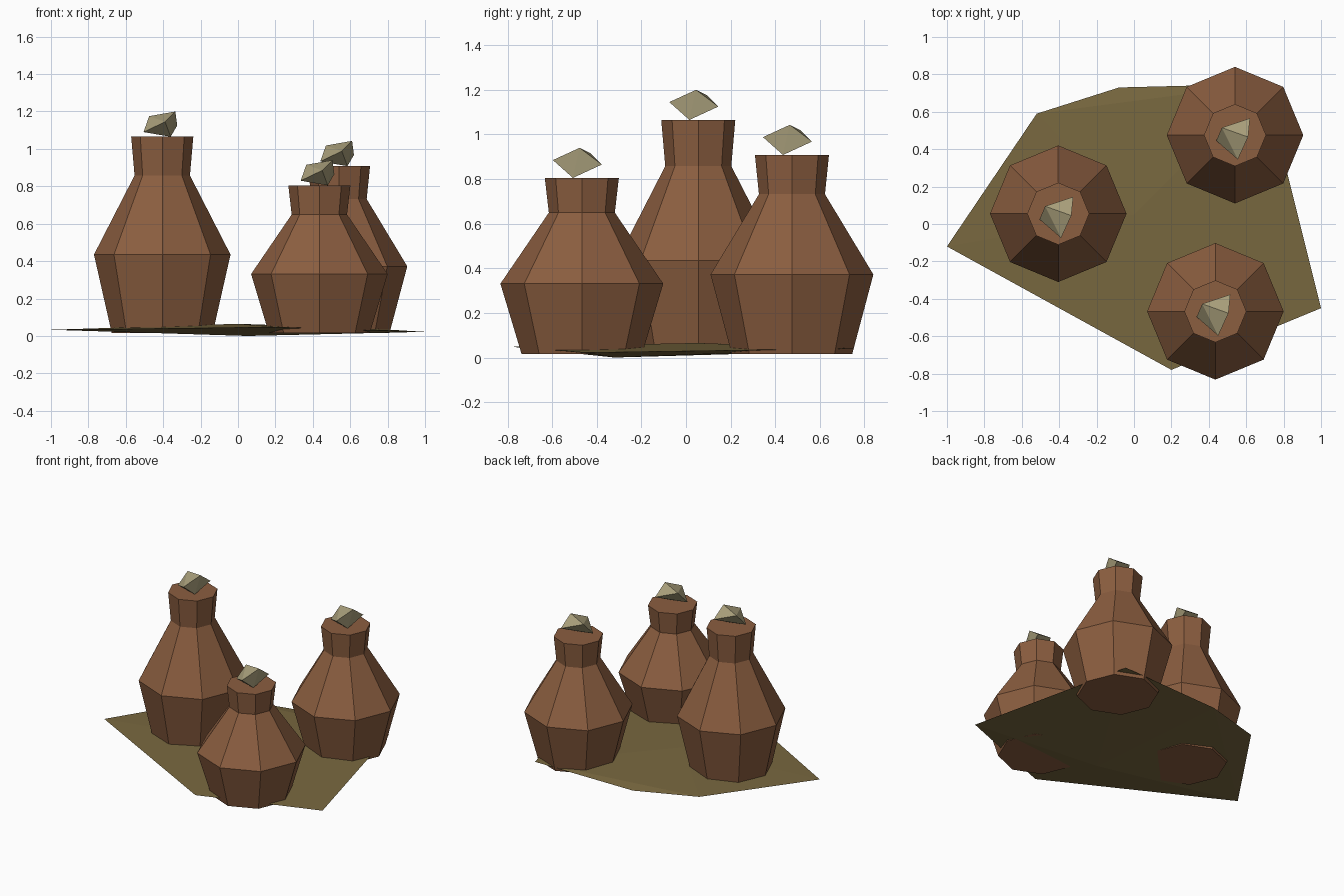
import bpy, bmesh
from math import cos, sin, pi

cube = bpy.data.objects.get("Cube")
if cube:
    bpy.data.objects.remove(cube, do_unlink=True)


def material(name, rgb):
    m = bpy.data.materials.new(name)
    m.use_nodes = True
    m.diffuse_color = (*rgb, 1)
    m.node_tree.nodes["Principled BSDF"].inputs["Base Color"].default_value = (*rgb, 1)
    return m


clay = material("brown clay", (0.26, 0.112, 0.051))
stone = material("pale stone", (0.40, 0.35, 0.2))
earth = material("olive earth", (0.19, 0.138, 0.05))


def finish(bm, name, mat, location=(0, 0, 0)):
    bmesh.ops.recalc_face_normals(bm, faces=bm.faces)
    mesh = bpy.data.meshes.new(name)
    bm.to_mesh(mesh)
    bm.free()
    mesh.materials.append(mat)
    ob = bpy.data.objects.new(name, mesh)
    ob.location = location
    bpy.context.collection.objects.link(ob)


def hull(name, points, mat, location=(0, 0, 0)):
    """Faceted lump wrapped around a few corner points."""
    bm = bmesh.new()
    for p in points:
        bm.verts.new(p)
    bmesh.ops.convex_hull(bm, input=bm.verts)
    finish(bm, name, mat, location)


def lathe(name, profile, mat, location, sides=8):
    """Closed faceted body from (radius, height) rings."""
    bm = bmesh.new()
    rings = [[bm.verts.new((r * cos(2 * pi * i / sides), r * sin(2 * pi * i / sides), z))
              for i in range(sides)] for r, z in profile]
    for low, high in zip(rings, rings[1:]):
        for i in range(sides):
            j = (i + 1) % sides
            bm.faces.new((low[i], low[j], high[j], high[i]))
    bm.faces.new(rings[0][::-1])
    bm.faces.new(rings[-1])
    finish(bm, name, mat, location)


# Flat patch of ground
hull("ground_patch", [(-1, -0.12, 0.033), (-0.52, 0.59, 0.048), (-0.08, 0.73, 0.03),
                      (0.70, 0.75, 0.04), (1, -0.45, 0.022), (0.2, -0.78, 0.048),
                      (0.05, -0.32, 0), (0, 0.05, 0.065)], earth)

# Jugs of three heights, each with a rough stone stopper
stopper = [(-0.07, 0.04, 0.11), (0.07, -0.01, 0.135), (0.08, 0.09, 0.06),
           (0.015, -0.13, 0.08), (-0.10, -0.03, 0.025), (0.045, -0.04, 0)]
base = 0.015
for label, x, y, h in (("tall", -0.405, 0.055, 1.05),
                       ("medium", 0.54, 0.475, 0.893),
                       ("short", 0.435, -0.467, 0.79)):
    lathe(label + "_jug", [(0.27, 0), (0.365, 0.4 * h), (0.148, 0.803 * h), (0.166, h)],
          clay, (x, y, base))
    hull(label + "_stopper", stopper, stone, (x, y, base + h))
